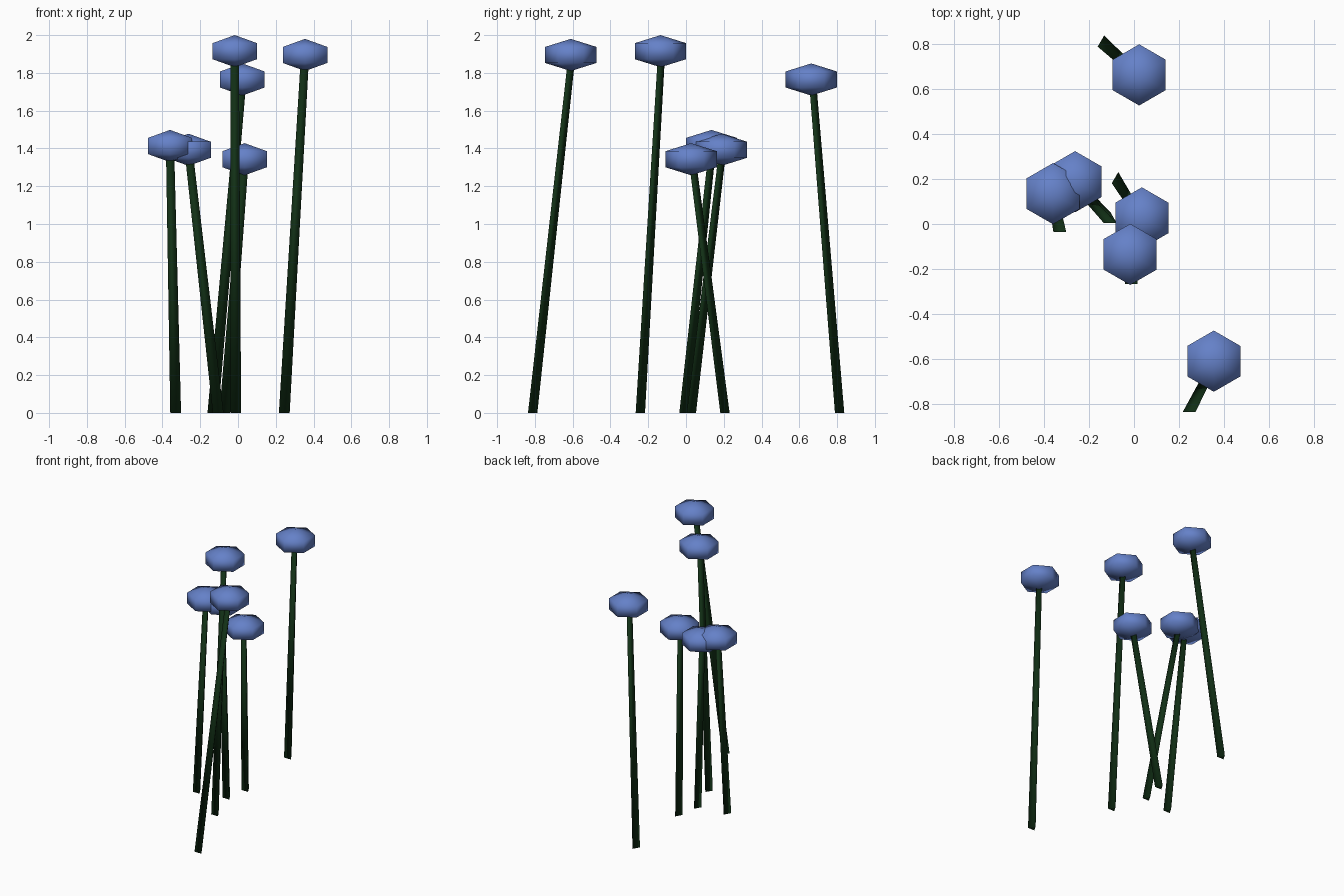
import bpy, bmesh, math
from mathutils import Vector

cube = bpy.data.objects.get("Cube")
if cube:
    bpy.data.objects.remove(cube, do_unlink=True)


def make_material(name, rgb):
    mat = bpy.data.materials.new(name)
    mat.use_nodes = True
    colour = (*rgb, 1.0)
    mat.diffuse_color = colour
    bsdf = next(n for n in mat.node_tree.nodes if n.type == 'BSDF_PRINCIPLED')
    bsdf.inputs["Base Color"].default_value = colour
    return mat


blue = make_material("petal_blue", (0.13, 0.22, 0.58))
green = make_material("stem_green", (0.006, 0.03, 0.008))


def loft(name, rings, sides, mat):
    """Join horizontal rings of (centre, radius) with a corner facing +y."""
    bm = bmesh.new()
    loops = []
    for centre, radius in rings:
        loop = []
        for i in range(sides):
            a = math.pi / 2 + math.tau * i / sides
            loop.append(bm.verts.new(centre + Vector((math.cos(a), math.sin(a), 0)) * radius))
        loops.append(loop)
    for low, high in zip(loops, loops[1:]):
        for i in range(sides):
            j = (i + 1) % sides
            bm.faces.new((low[i], low[j], high[j], high[i]))
    # Close open ends; zero-radius rings merge into poles
    for loop, (centre, radius) in zip((loops[0], loops[-1]), (rings[0], rings[-1])):
        if radius > 0:
            bm.faces.new(loop)
    bmesh.ops.remove_doubles(bm, verts=bm.verts[:], dist=0.0001)
    bmesh.ops.recalc_face_normals(bm, faces=bm.faces[:])
    for f in bm.faces:
        f.smooth = True
    mesh = bpy.data.meshes.new(name)
    bm.to_mesh(mesh)
    bm.free()
    mesh.materials.append(mat)
    obj = bpy.data.objects.new(name, mesh)
    bpy.context.collection.objects.link(obj)
    return obj


HEAD_RADIUS, HEAD_HALF = 0.136, 0.085

# Each flower: head centre, then foot of the stem
flowers = [
    ((0.355, -0.61, 1.895), (0.245, -0.82, 0)),
    ((-0.017, -0.135, 1.915), (-0.012, -0.25, 0)),
    ((0.023, 0.663, 1.765), (-0.133, 0.805, 0)),
    ((0.035, 0.027, 1.343), (-0.07, 0.198, 0)),
    ((-0.36, 0.135, 1.413), (-0.33, -0.019, 0)),
    ((-0.262, 0.188, 1.393), (-0.105, 0.02, 0)),
]

for n, (head, foot) in enumerate(flowers, 1):
    head, foot = Vector(head), Vector(foot)
    up = Vector((0, 0, HEAD_HALF))
    # Six-sided flower head
    loft(f"flower_head_{n}",
         [(head - up, 0), (head - up / 2, HEAD_RADIUS),
          (head + up / 2, HEAD_RADIUS), (head + up, 0)], 6, blue)
    # Leaning three-sided stem, slightly tapered
    loft(f"stem_{n}", [(foot, 0.033), (head, 0.025)], 3, green)
